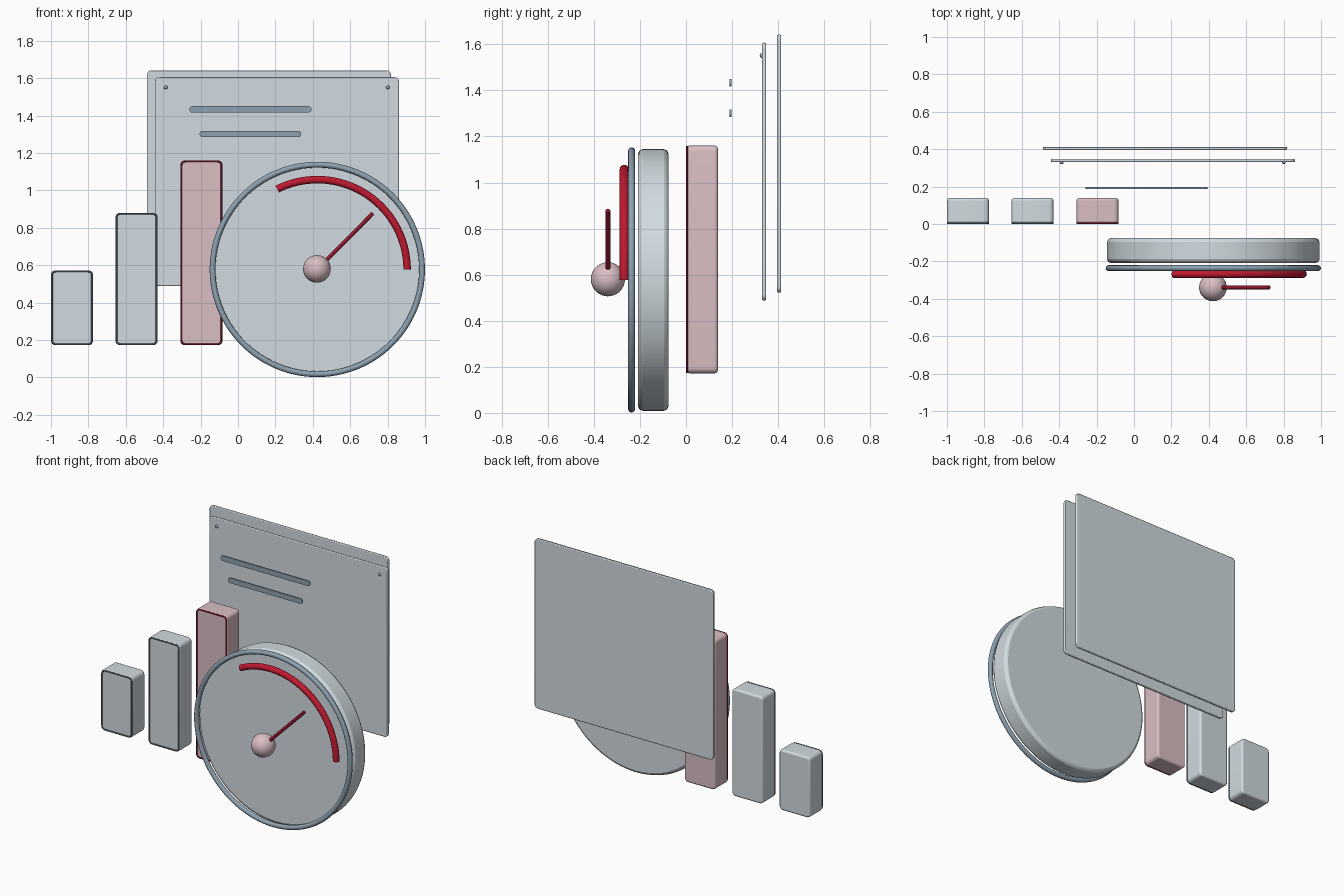
import bpy, bmesh
from math import pi, sin, cos, radians
from mathutils import Matrix, Vector

if "Cube" in bpy.data.objects:
    bpy.data.objects.remove(bpy.data.objects["Cube"])


def material(name, rgb):
    m = bpy.data.materials.new(name)
    m.diffuse_color = (*rgb, 1)
    m.use_nodes = True
    m.node_tree.nodes["Principled BSDF"].inputs["Base Color"].default_value = m.diffuse_color
    return m


PALE = material("pale_glass", (0.64, 0.71, 0.75))
PINK = material("pink_glass", (0.70, 0.52, 0.55))
RED = material("red", (0.52, 0.01, 0.03))
DARK_RED = material("dark_red", (0.30, 0.01, 0.03))
SLATE = material("slate", (0.27, 0.36, 0.44))
RIM = material("rim_grey", (0.14, 0.19, 0.23))


def finish(bm, name, mat, angle=35):
    bmesh.ops.recalc_face_normals(bm, faces=bm.faces)
    me = bpy.data.meshes.new(name)
    bm.to_mesh(me)
    bm.free()
    ob = bpy.data.objects.new(name, me)
    bpy.context.collection.objects.link(ob)
    me.materials.append(mat)
    bpy.ops.object.select_all(action='DESELECT')
    ob.select_set(True)
    bpy.context.view_layer.objects.active = ob
    bpy.ops.object.shade_smooth_by_angle(angle=radians(angle))
    return ob


def bevel(ob, width, segments):
    b = ob.modifiers.new("bevel", 'BEVEL')
    b.width, b.segments = width, segments
    b.limit_method, b.angle_limit = 'ANGLE', radians(40)


def outline(x0, x1, z0, z1, r, steps=6):
    """Rounded rectangle as (x, z) points."""
    corners = [(x1 - r, z1 - r), (x0 + r, z1 - r), (x0 + r, z0 + r), (x1 - r, z0 + r)]
    return [(cx + r * cos((q + i / steps) * pi / 2), cz + r * sin((q + i / steps) * pi / 2))
            for q, (cx, cz) in enumerate(corners) for i in range(steps + 1)]


def plate(name, x0, x1, z0, z1, y0, y1, r, mat, edge=0.0, segments=2):
    bm = bmesh.new()
    face = bm.faces.new([bm.verts.new((x, y0, z)) for x, z in outline(x0, x1, z0, z1, r)])
    ext = bmesh.ops.extrude_face_region(bm, geom=[face])
    bmesh.ops.translate(bm, vec=(0, y1 - y0, 0),
                        verts=[v for v in ext["geom"] if isinstance(v, bmesh.types.BMVert)])
    ob = finish(bm, name, mat)
    if edge:
        bevel(ob, edge, segments)


def tube(name, points, y, r, mat, closed=False, sides=12):
    """Sweep a circle along (x, z) points lying in the plane y."""
    bm = bmesh.new()
    pts = [Vector((x, y, z)) for x, z in points]
    n, rings = len(pts), []
    for i, p in enumerate(pts):
        a = pts[i - 1] if closed or i else p
        b = pts[(i + 1) % n] if closed or i < n - 1 else p
        side = (b - a).normalized().cross(Vector((0, 1, 0)))
        rings.append([bm.verts.new(p + side * r * cos(t) + Vector((0, r * sin(t), 0)))
                      for t in (2 * pi * k / sides for k in range(sides))])
    for i in range(n if closed else n - 1):
        a, b = rings[i], rings[(i + 1) % n]
        for k in range(sides):
            m = (k + 1) % sides
            bm.faces.new((a[k], a[m], b[m], b[k]))
    if not closed:
        bm.faces.new(rings[0])
        bm.faces.new(rings[-1])
    finish(bm, name, mat)


def arc(r, a0, a1, count):
    return [(CX + r * cos(radians(a0 + (a1 - a0) * i / count)),
             CZ + r * sin(radians(a0 + (a1 - a0) * i / count))) for i in range(count + 1)]


# Two overlapping sheets behind
plate("back_panel", -0.487, 0.818, 0.522, 1.642, 0.396, 0.413, 0.025, PALE, 0.005)
plate("front_panel", -0.444, 0.86, 0.488, 1.607, 0.331, 0.348, 0.025, PALE, 0.005)

# Small pins in the sheet's upper corners
for side, x in (("left", -0.386), ("right", 0.801)):
    bm = bmesh.new()
    bmesh.ops.create_uvsphere(bm, u_segments=16, v_segments=8, radius=0.01,
                              matrix=Matrix.Translation((x, 0.33, 1.551)))
    finish(bm, "pin_" + side, SLATE)

# Floating strips
plate("upper_strip", -0.26, 0.393, 1.416, 1.450, 0.188, 0.197, 0.0165, SLATE)
plate("lower_strip", -0.205, 0.338, 1.284, 1.318, 0.188, 0.197, 0.0165, SLATE)

# Three rising columns, each with a thin front rim
for name, x, top, mat, rim in (("short", -1.0, 0.572, PALE, RIM),
                               ("middle", -0.655, 0.88, PALE, RIM),
                               ("tall", -0.308, 1.16, PINK, DARK_RED)):
    plate(name + "_column", x, x + 0.225, 0.172, top, 0.003, 0.138, 0.024, mat, 0.012, 3)
    tube(name + "_column_rim", outline(x + 0.005, x + 0.22, 0.177, top - 0.005, 0.022),
         0.004, 0.005, rim, closed=True, sides=8)

# Dial: thick chamfered disc, rim ring, gauge arc, needle and hub
CX, CZ = 0.424, 0.577
bm = bmesh.new()
bmesh.ops.create_cone(bm, cap_ends=True, segments=96, radius1=0.568, radius2=0.568, depth=0.132,
                      matrix=Matrix.Translation((CX, -0.142, CZ)) @ Matrix.Rotation(pi / 2, 4, 'X'))
bevel(finish(bm, "dial_disc", PALE), 0.02, 2)
tube("dial_ring", arc(0.56, 0, 360, 128)[:-1], -0.236, 0.0155, SLATE, closed=True)
tube("gauge_arc", arc(0.48, 0, 116.5, 48), -0.268, 0.02, RED)
tube("needle", [(CX, CZ), (CX + 0.298, CZ + 0.301)], -0.339, 0.0105, DARK_RED)
bm = bmesh.new()
bmesh.ops.create_uvsphere(bm, u_segments=32, v_segments=16, radius=0.074,
                          matrix=Matrix.Translation((CX - 0.002, -0.339, CZ + 0.003)))
finish(bm, "needle_hub", PINK)
